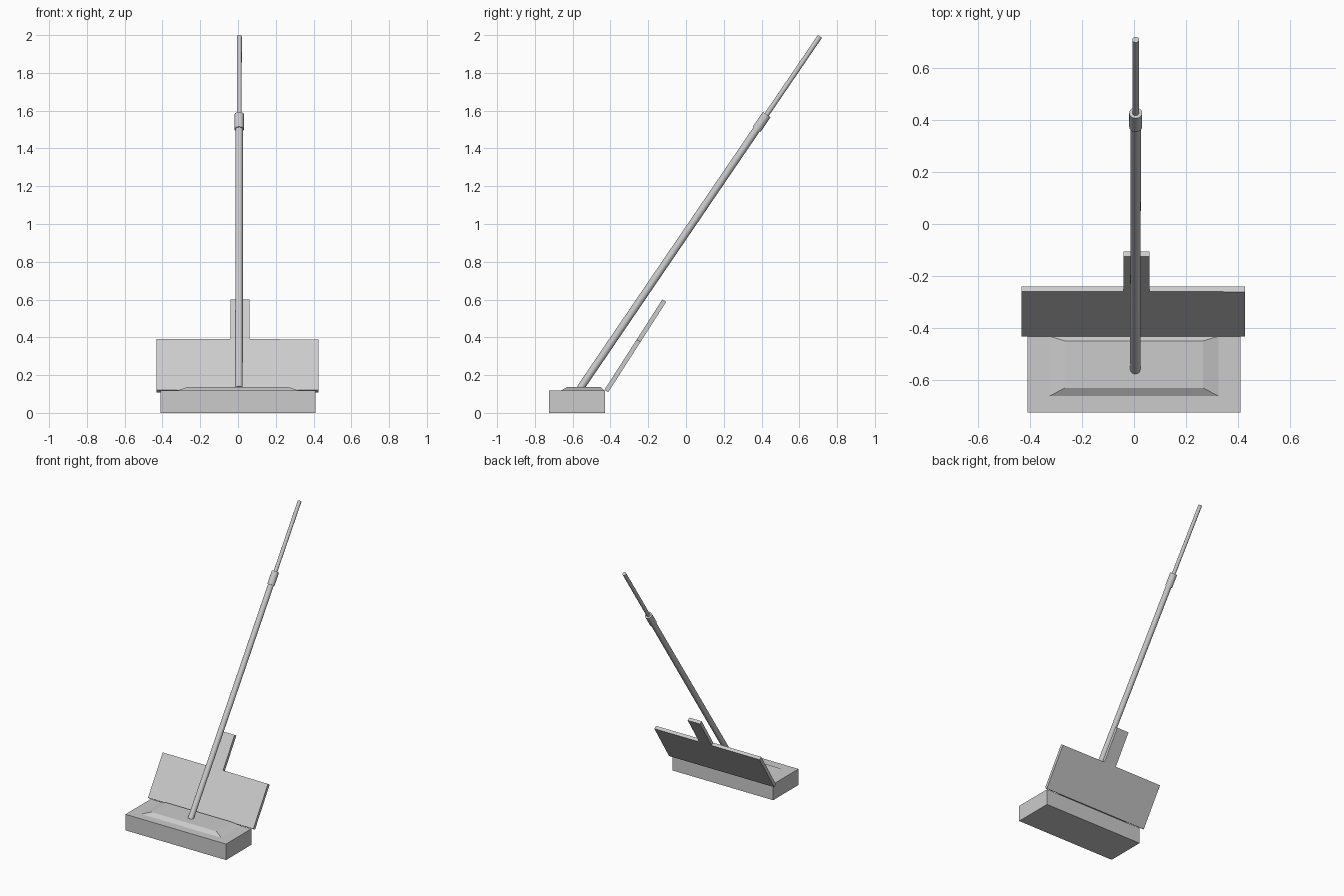
import bpy, bmesh
from mathutils import Vector

cube = bpy.data.objects.get("Cube")
if cube:
    bpy.data.objects.remove(cube, do_unlink=True)

grey = bpy.data.materials.new("plain_grey")
grey.use_nodes = True
colour = (0.6, 0.6, 0.6, 1)
grey.diffuse_color = colour
grey.node_tree.nodes["Principled BSDF"].inputs["Base Color"].default_value = colour


def add_object(name, bm):
    bmesh.ops.recalc_face_normals(bm, faces=bm.faces)
    mesh = bpy.data.meshes.new(name)
    bm.to_mesh(mesh)
    bm.free()
    mesh.materials.append(grey)
    obj = bpy.data.objects.new(name, mesh)
    bpy.context.collection.objects.link(obj)
    return obj


def frustum(name, bottom, top):
    """Block between two rectangles, each (x0, x1, y0, y1, z)."""
    bm = bmesh.new()
    for x0, x1, y0, y1, z in (bottom, top):
        for x, y in ((x0, y0), (x1, y0), (x1, y1), (x0, y1)):
            bm.verts.new((x, y, z))
    bmesh.ops.convex_hull(bm, input=bm.verts)
    bmesh.ops.dissolve_limit(bm, angle_limit=0.01, verts=bm.verts, edges=bm.edges)
    return add_object(name, bm)


def rod(name, start, end, radius):
    axis = end - start
    bpy.ops.mesh.primitive_cylinder_add(vertices=24, radius=radius, depth=axis.length,
                                        location=(start + end) / 2,
                                        rotation=axis.to_track_quat("Z", "Y").to_euler())
    obj = bpy.context.object
    obj.name = name
    obj.data.materials.append(grey)
    bpy.ops.object.shade_smooth_by_angle()


# Head block and the raised, sloped plate on it
frustum("head_block", (-0.41, 0.41, -0.725, -0.43, 0), (-0.41, 0.41, -0.725, -0.43, 0.118))
frustum("mount_plate", (-0.325, 0.325, -0.662, -0.432, 0.118),
        (-0.265, 0.265, -0.63, -0.45, 0.137))

# Leaning back panel with its upright tab, extruded from one outline
lean = Vector((0, 0.54, 0.842))
origin = Vector((0, -0.432, 0.122))
outline = [(-0.432, 0), (0.427, 0), (0.427, 0.317), (0.06, 0.319),
           (0.06, 0.568), (-0.04, 0.568), (-0.04, 0.319), (-0.432, 0.319)]
bm = bmesh.new()
face = bm.faces.new([bm.verts.new(origin + Vector((x, 0, 0)) + lean * s) for x, s in outline])
back = bmesh.ops.extrude_face_region(bm, geom=[face])
bmesh.ops.translate(bm, vec=Vector((0, 0.842, -0.54)) * 0.024,
                    verts=[v for v in back["geom"] if isinstance(v, bmesh.types.BMVert)])
# The extrusion keeps the first face, closing the panel on both sides
add_object("back_panel", bm)

# Telescopic handle
foot = Vector((0.005, -0.56, 0.13))
tip = Vector((0.007, 0.709, 1.993))
rod("lower_pole", foot, foot.lerp(tip, 0.75), 0.02)
rod("collar", foot.lerp(tip, 0.736), foot.lerp(tip, 0.778), 0.025)
rod("upper_pole", foot.lerp(tip, 0.74), tip, 0.013)
